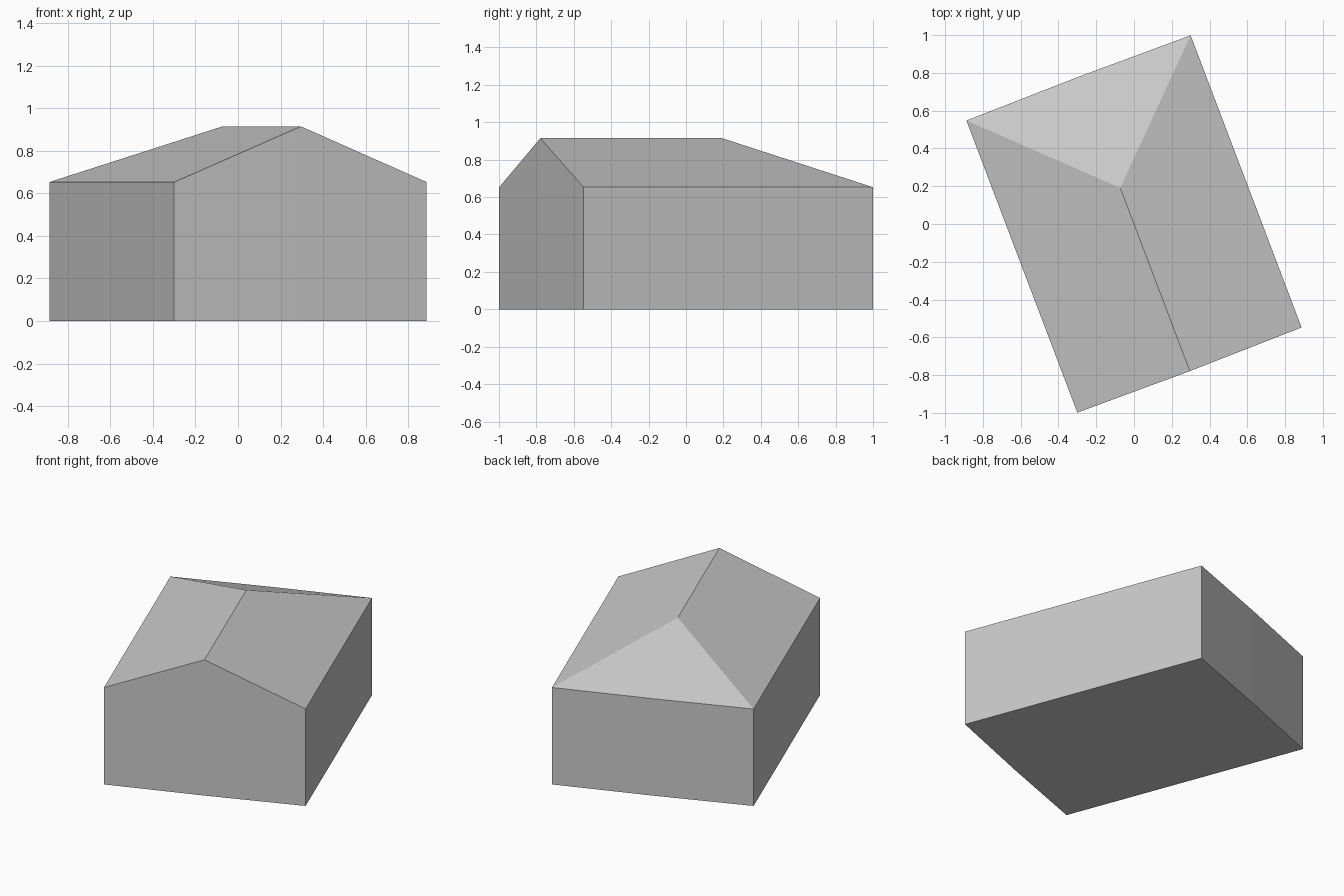
import bpy
import bmesh
from math import radians
from mathutils import Matrix

cube = bpy.data.objects.get("Cube")
if cube:
    bpy.data.objects.remove(cube, do_unlink=True)

HALF_W, HALF_L = 0.635, 0.827     # half width and half length of the footprint
EAVE, RIDGE = 0.653, 0.915        # heights
HIP_END = 0.205                   # where the ridge stops before the hipped back
BULGE = 0.006                     # end walls bow out slightly at mid-width
TURN = Matrix.Rotation(radians(20.8), 4, "Z")

grey = bpy.data.materials.new("light_grey")
grey.use_nodes = True
grey.diffuse_color = (0.58, 0.58, 0.58, 1)
grey.node_tree.nodes["Principled BSDF"].inputs["Base Color"].default_value = grey.diffuse_color


def build(name, points, faces):
    """Make a flat-shaded part from named corner points."""
    bm = bmesh.new()
    verts = {key: bm.verts.new(co) for key, co in points.items()}
    for face in faces:
        bm.faces.new([verts[key] for key in face.split()])
    bm.transform(TURN)
    mesh = bpy.data.meshes.new(name)
    bm.to_mesh(mesh)
    bm.free()
    mesh.materials.append(grey)
    obj = bpy.data.objects.new(name, mesh)
    bpy.context.collection.objects.link(obj)
    return obj


# Footprint, counter-clockwise from the front right corner
outline = {
    "fr": (-HALF_W, -HALF_L), "fm": (0, -HALF_L - BULGE), "fl": (HALF_W, -HALF_L),
    "bl": (HALF_W, HALF_L), "bm": (0, HALF_L + BULGE), "br": (-HALF_W, HALF_L),
}
eaves = {key: (x, y, EAVE) for key, (x, y) in outline.items()}
ground = {key + "0": (x, y, 0) for key, (x, y) in outline.items()}
peak = {"peak": (0, -HALF_L - BULGE, RIDGE)}

# Walls with the front gable and the floor
keys = list(outline)
walls = [f"{a}0 {b}0 {b} {a}" for a, b in zip(keys, keys[1:] + keys[:1])]
gable = ["fr fm peak", "fm fl peak"]
floor = [" ".join(key + "0" for key in reversed(keys))]
build("walls", {**eaves, **ground, **peak}, walls + gable + floor)

# Roof: two long slopes and a hipped back
roof_points = {**{k: v for k, v in eaves.items() if k != "fm"}, **peak,
               "hip": (0, HIP_END, RIDGE)}
build("roof", roof_points, ["fl bl hip peak", "br fr peak hip", "bl bm hip", "bm br hip"])
